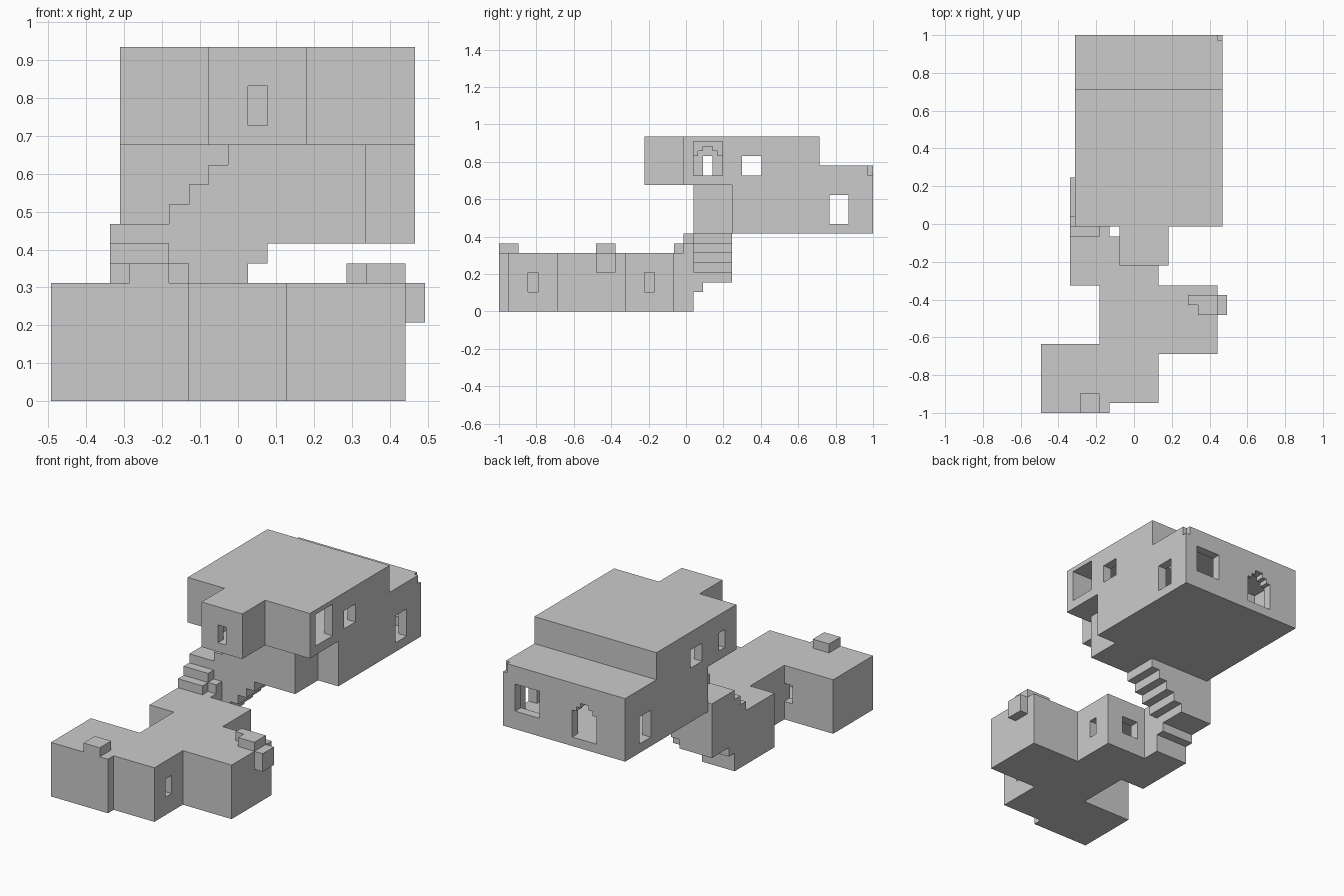
import bpy
import bmesh
from itertools import product
from mathutils import Vector

default = bpy.data.objects.get("Cube")
if default:
    bpy.data.objects.remove(default, do_unlink=True)

U = 2 / 38.5                       # size of one building block
ORIGIN = Vector((9.5, 19.25, 0))   # plan centre, in blocks


def inside(point, box):
    return all(box[2 * i] < point[i] < box[2 * i + 1] for i in range(3))


def build(name, solids, cuts=(), refill=(), refill_cuts=()):
    """Merge boxes (x0, x1, y0, y1, z0, z1), carve others, keep the outer skin."""
    boxes = [*solids, *cuts, *refill, *refill_cuts]
    lines = [sorted({v for b in boxes for v in b[2 * i:2 * i + 2]}) for i in range(3)]

    def solid(cell):
        if any(not 0 <= cell[i] < len(lines[i]) - 1 for i in range(3)):
            return False
        mid = [(lines[i][cell[i]] + lines[i][cell[i] + 1]) / 2 for i in range(3)]

        def hit(group):
            return any(inside(mid, b) for b in group)
        return (hit(solids) and not hit(cuts)) or (hit(refill) and not hit(refill_cuts))

    cells = {c for c in product(*(range(len(l) - 1) for l in lines)) if solid(c)}
    bm = bmesh.new()
    verts = {}

    def corner(key):
        if key not in verts:
            point = Vector([lines[i][key[i]] for i in range(3)])
            verts[key] = bm.verts.new((point - ORIGIN) * U)
        return verts[key]

    for cell, axis, side in product(sorted(cells), range(3), (0, 1)):
        near = list(cell)
        near[axis] += 2 * side - 1
        if tuple(near) in cells:
            continue
        loop = []
        for db, dc in ((0, 0), (1, 0), (1, 1), (0, 1)):
            key = list(cell)
            key[axis] += side
            key[(axis + 1) % 3] += db
            key[(axis + 2) % 3] += dc
            loop.append(corner(tuple(key)))
        bm.faces.new(loop if side else loop[::-1])

    bmesh.ops.dissolve_limit(bm, angle_limit=0.01, verts=bm.verts[:], edges=bm.edges[:])
    mesh = bpy.data.meshes.new(name)
    bm.to_mesh(mesh)
    bm.free()
    obj = bpy.data.objects.new(name, mesh)
    bpy.context.collection.objects.link(obj)
    return obj


def arch(axis, depth, start, floor, spring):
    """Stepped arch opening, three blocks wide, through a wall."""
    out = []
    for i in range(3):
        span = (start + i / 2, start + 3 - i / 2)
        plan = (*depth, *span) if axis == "x" else (*span, *depth)
        out.append((*plan, floor, spring + i / 2))
    return out


# Lower house: stepped plan, hollow rooms, narrow windows
plan = [(0, 7, 0, 6), (0, 12, 1, 6), (0, 6, 6, 7), (6, 18, 6, 13),
        (3, 12, 13, 18), (3, 7, 18, 20)]
rooms = [(1, 6, 1, 6), (1, 11, 2, 6), (7, 11, 2, 17), (7, 17, 7, 12), (4, 11, 14, 17)]
build("lower_house",
      [(*p, 0, 6) for p in plan],
      [(*r, 1, 5) for r in rooms]
      + [(11, 12, 3, 4, 2, 4), (11, 12, 15, 16, 2, 4),
         (8, 10, 17, 18, 2, 4), (5, 6, 6, 7, 2, 4)])

# Roof blocks and the side bracket
build("roof_chimney", [(4, 6, 0, 2, 6, 7)])
build("side_chimney", [(15, 16, 11, 12, 6, 7), (16, 18, 10, 12, 6, 7)])
build("side_bracket", [(18, 19, 10, 12, 4, 6)])

# Covered stairs: a short rise to the back, then a long rise to the side
stairs = [(3, 6, 18, 19, 6, 7), (3, 7, 19, 20, 6, 7), (3, 6, 19, 20, 7, 8),
          (3, 7, 20, 21, 2, 3), (3, 6, 20, 24, 3, 9)]
for i in range(5):
    stairs.append((6 + i, 7 + i, 20, 24, 3 + max(i - 0, 0) if i else 3, min(10 + i, 13)))
stairs.append((11, 16, 20, 24, 8, 13))
build("covered_stairs", stairs)

# Upper house: two storeys, front bay, lower rear roof
upper = [(3.5, 18.5, 19, 33, 13, 18), (8, 13, 15, 19, 13, 18),
         (3.5, 18.5, 24, 38.5, 8, 15)]
hollow = [(4.5, 17.5, 20, 32, 14, 17.5), (9, 12, 16, 20, 14, 17.5),
          (4.5, 17.5, 25, 37.5, 9, 13), (4.5, 17.5, 33, 37.5, 13, 14),
          (18, 18.5, 38, 38.5, 14, 15)]
openings = [(3.5, 4.5, 21, 22, 14, 16), (17.5, 18.5, 20, 23, 14, 17.5),
            (10, 11, 15, 16, 14, 16), (14, 17, 37.5, 38.5, 10, 13)]
for x in (3.5, 17.5):
    openings += [(x, x + 1, 25, 27, 14, 16), (x, x + 1, 34, 36, 9, 12)]
openings += arch("y", (37.5, 38.5), 7, 9, 12)

# Inner partition with a stepped arch
build("upper_house", upper, hollow + openings,
      [(6, 7, 20, 24, 14, 17.5)], arch("x", (6, 7), 20, 14, 16))
